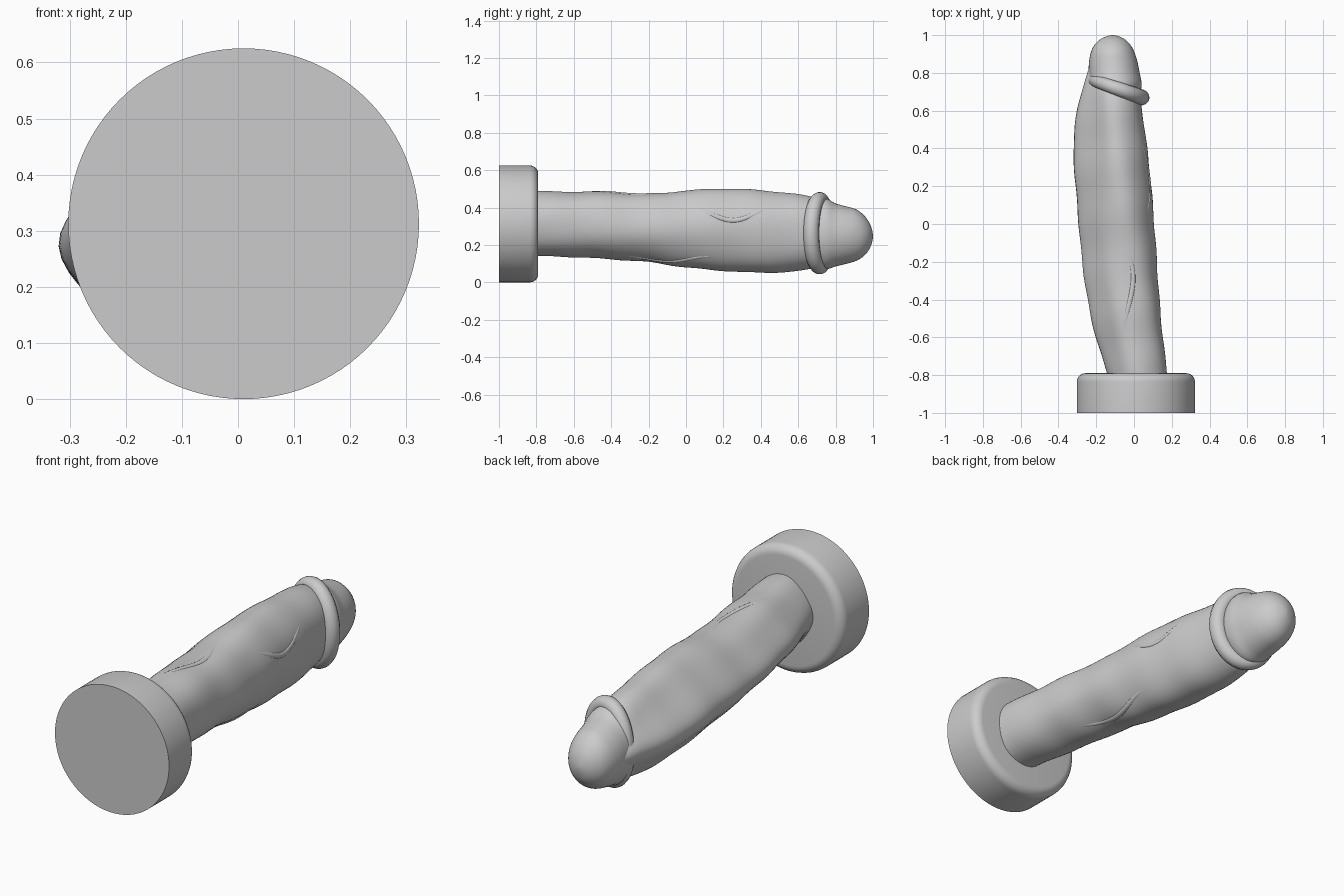
import bpy
import bmesh
import math
from mathutils import Vector

default_cube = bpy.data.objects.get("Cube")
if default_cube:
    bpy.data.objects.remove(default_cube, do_unlink=True)

grey = bpy.data.materials.new("plain grey")
grey.use_nodes = True
grey_value = (0.6, 0.6, 0.6, 1)
grey.diffuse_color = grey_value
grey.node_tree.nodes["Principled BSDF"].inputs["Base Color"].default_value = grey_value

SIDES = 64


def finish(obj, sharp_angle=40):
    """Assign the material and shade smooth, keeping hard edges."""
    obj.data.materials.clear()
    obj.data.materials.append(grey)
    bpy.ops.object.select_all(action="DESELECT")
    obj.select_set(True)
    bpy.context.view_layer.objects.active = obj
    bpy.ops.object.shade_smooth_by_angle(angle=math.radians(sharp_angle))


def catmull(before, start, end, after, t):
    """Smooth interpolation between two profile values."""
    slope_in, slope_out = (end - before) / 2, (after - start) / 2
    drop = start - end
    return (((2 * drop + slope_in + slope_out) * t
             - 3 * drop - 2 * slope_in - slope_out) * t + slope_in) * t + start


def sample(stations, position):
    """Smooth profile row at a fractional station index."""
    last = len(stations) - 1
    index = min(int(position), last - 1)
    rows = [stations[max(0, min(last, index + k))] for k in (-1, 0, 1, 2)]
    return [catmull(*column, position - index) for column in zip(*rows)]


def loft(name, stations, steps, point_on_section):
    """Skin a closed tube through the sampled sections."""
    bm = bmesh.new()
    rings = []
    for i in range((len(stations) - 1) * steps + 1):
        row = sample(stations, i / steps)
        rings.append([bm.verts.new(point_on_section(row, math.tau * k / SIDES))
                      for k in range(SIDES)])
    for ring, following in zip(rings, rings[1:]):
        for k in range(SIDES):
            n = (k + 1) % SIDES
            bm.faces.new((ring[k], ring[n], following[n], following[k]))
    bm.faces.new(rings[0])
    bm.faces.new(rings[-1])
    bmesh.ops.recalc_face_normals(bm, faces=bm.faces)
    mesh = bpy.data.meshes.new(name)
    bm.to_mesh(mesh)
    bm.free()
    obj = bpy.data.objects.new(name, mesh)
    bpy.context.collection.objects.link(obj)
    finish(obj, 60)
    return obj


def tube(name, path, cyclic):
    """Round tube along (point, radius) pairs, turned into a mesh."""
    curve = bpy.data.curves.new(name, "CURVE")
    curve.dimensions = "3D"
    curve.bevel_depth = 1
    curve.bevel_resolution = 5
    spline = curve.splines.new("POLY")
    spline.points.add(len(path) - 1)
    spline.use_cyclic_u = cyclic
    for point, (place, radius) in zip(spline.points, path):
        point.co = (*place, 1)
        point.radius = radius
    obj = bpy.data.objects.new(name, curve)
    bpy.context.collection.objects.link(obj)
    bpy.ops.object.select_all(action="DESELECT")
    obj.select_set(True)
    bpy.context.view_layer.objects.active = obj
    bpy.ops.object.convert(target="MESH")
    finish(bpy.context.object, 60)


def oval(row, angle):
    """Section from y, left, right, bottom and top limits."""
    y, left, right, low, high = row
    return Vector(((left + right) / 2 + (right - left) / 2 * math.cos(angle), y,
                   (low + high) / 2 + (high - low) / 2 * math.sin(angle)))


def ridged_oval(row, angle):
    """Oval section with a lengthwise ridge on the -x side and soft ripples."""
    *limits, ridge = row
    point = oval(limits, angle)
    point.x -= ridge * math.exp(-((angle - math.pi) / 0.5) ** 2)
    y = point.y
    ripple = 0.004 * math.sin(9 * y + 3 * angle) * math.sin(14 * y - 2 * angle)
    point += Vector((math.cos(angle), 0, math.sin(angle))) * ripple
    return point


# Round base with a softened inner edge
bpy.ops.mesh.primitive_cylinder_add(vertices=96, radius=0.3125, depth=0.21,
                                    location=(0.01, -0.895, 0.3125),
                                    rotation=(math.pi / 2, 0, 0))
base = bpy.context.object
base.name = "base"
bm = bmesh.new()
bm.from_mesh(base.data)
rim_edges = [e for e in bm.edges if all(v.co.z < 0 for v in e.verts)]
bmesh.ops.bevel(bm, geom=rim_edges, offset=0.045, segments=6, profile=0.5,
                affect="EDGES")
bm.to_mesh(base.data)
bm.free()
finish(base, 35)

# Gently curved shaft: y, left, right, bottom, top, ridge height
shaft_stations = [
    (-0.82, -0.12, 0.18, 0.14, 0.485, 0.01),
    (-0.6, -0.16, 0.155, 0.135, 0.485, 0.04),
    (-0.4, -0.19, 0.135, 0.125, 0.485, 0.055),
    (-0.2, -0.21, 0.12, 0.11, 0.475, 0.065),
    (0, -0.225, 0.105, 0.08, 0.49, 0.07),
    (0.2, -0.235, 0.09, 0.06, 0.5, 0.075),
    (0.4, -0.24, 0.07, 0.05, 0.49, 0.08),
    (0.6, -0.235, 0.045, 0.06, 0.47, 0.065),
    (0.72, -0.23, 0.02, 0.09, 0.44, 0.04),
    (0.84, -0.2, -0.02, 0.15, 0.36, 0.03),
]
loft("shaft", shaft_stations, 8, ridged_oval)

# Rounded tip: y, left, right, bottom, top
tip_stations = [
    (0.66, -0.21, 0.03, 0.1, 0.43),
    (0.74, -0.235, 0.04, 0.07, 0.45),
    (0.8, -0.24, 0.03, 0.085, 0.422),
    (0.86, -0.238, 0.018, 0.1, 0.405),
    (0.91, -0.228, 0.002, 0.115, 0.39),
    (0.95, -0.208, -0.02, 0.14, 0.36),
    (0.98, -0.175, -0.052, 0.177, 0.32),
    (0.995, -0.14, -0.085, 0.215, 0.28),
    (1, -0.115, -0.11, 0.245, 0.25),
]
loft("tip", tip_stations, 5, oval)

# Slanted rim between shaft and tip
rim_path = []
for k in range(SIDES):
    angle = math.tau * k / SIDES
    c, s = math.cos(angle), math.sin(angle)
    rim_path.append(((-0.085 + 0.125 * c, 0.715 - 0.045 * c, 0.263 + 0.182 * s),
                     0.038 + 0.004 * c))
tube("rim", rim_path, True)

# Low raised strands wandering along the shaft
strands = {"upper_strand": (1.6, 0.5, 0.4, 4.2),
           "side_strand": (0.5, 1.2, 3.6, 6.8),
           "lower_strand": (5.3, 2.0, 1.5, 5.5)}
for name, (heading, phase, first, final) in strands.items():
    path = []
    for k in range(41):
        t = k / 40
        row = sample(shaft_stations, first + (final - first) * t)
        angle = heading + 0.25 * math.sin(7 * t + phase)
        place = ridged_oval(row, angle)
        inward = Vector((math.cos(angle), 0, math.sin(angle)))
        path.append((place - inward * 0.012, 0.004 + 0.013 * math.sin(math.pi * t)))
    tube(name, path, False)
